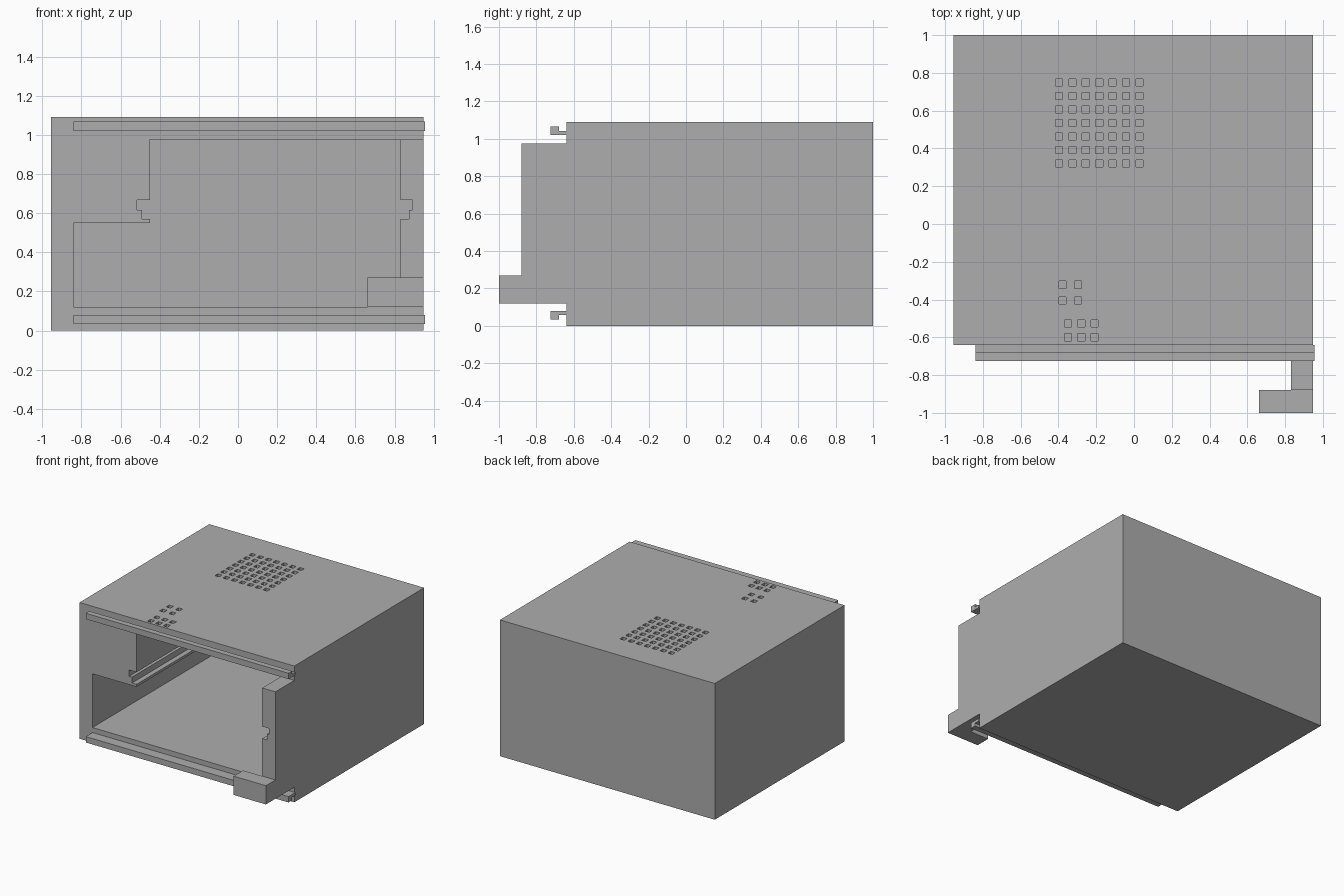
import bpy
import bmesh

cube = bpy.data.objects.get("Cube")
if cube:
    bpy.data.objects.remove(cube, do_unlink=True)

grey = bpy.data.materials.new("plain grey")
grey.use_nodes = True
colour = (0.42, 0.42, 0.42, 1)
grey.diffuse_color = colour
grey.node_tree.nodes["Principled BSDF"].inputs["Base Color"].default_value = colour

# Main dimensions
LEFT, RIGHT, FRONT, BACK, TOP = -0.955, 0.947, -0.64, 1.0, 1.09
FLOOR, CEILING, INNER_RIGHT = 0.12, 0.975, 0.83


def add_prism(bm, points, vector):
    """Extrude a closed polygon along a vector."""
    face = bm.faces.new([bm.verts.new(p) for p in points])
    result = bmesh.ops.extrude_face_region(bm, geom=[face], use_keep_orig=True)
    moved = [v for v in result["geom"] if isinstance(v, bmesh.types.BMVert)]
    bmesh.ops.translate(bm, verts=moved, vec=vector)


def add_box(bm, x0, x1, y0, y1, z0, z1):
    base = [(x0, y0, z0), (x1, y0, z0), (x1, y1, z0), (x0, y1, z0)]
    add_prism(bm, base, (0, 0, z1 - z0))


def finish(bm, name):
    bmesh.ops.recalc_face_normals(bm, faces=bm.faces)
    mesh = bpy.data.meshes.new(name)
    bm.to_mesh(mesh)
    bm.free()
    mesh.materials.append(grey)
    obj = bpy.data.objects.new(name, mesh)
    bpy.context.collection.objects.link(obj)
    return obj


def prism(name, points, vector):
    bm = bmesh.new()
    add_prism(bm, points, vector)
    return finish(bm, name)


def box(name, *bounds):
    bm = bmesh.new()
    add_box(bm, *bounds)
    return finish(bm, name)


def cut(target, cutter):
    cutter.hide_render = True
    mod = target.modifiers.new("cut", "BOOLEAN")
    mod.operation = "DIFFERENCE"
    mod.solver = "EXACT"
    mod.object = cutter
    bpy.context.view_layer.objects.active = target
    bpy.ops.object.modifier_apply(modifier=mod.name)
    bpy.data.objects.remove(cutter, do_unlink=True)


# Inner right wall with its stepped groove, from the floor up (x, z)
right_wall = [(INNER_RIGHT, FLOOR), (INNER_RIGHT, 0.57), (0.873, 0.57), (0.873, 0.617),
              (0.892, 0.617), (0.892, 0.667), (INNER_RIGHT, 0.667), (INNER_RIGHT, CEILING)]
# Inner left wall with the matching groove, from the ceiling down
left_wall = [(-0.45, CEILING), (-0.45, 0.667), (-0.515, 0.667), (-0.515, 0.617),
             (-0.49, 0.617), (-0.49, 0.57), (-0.45, 0.57), (-0.45, 0.55),
             (-0.84, 0.55), (-0.84, FLOOR)]

# Hollow housing, open at the front
housing = box("housing", LEFT, RIGHT, FRONT, BACK, 0, TOP)
cavity = prism("cavity_cutter", [(x, FRONT - 0.1, z) for x, z in right_wall + left_wall],
               (0, 0.88 - FRONT + 0.1, 0))
cut(housing, cavity)

# Square vent holes through the roof: (first x, first y, columns, rows, x step, y step)
vents = [(-0.397, 0.32, 7, 7, 0.071, 0.0715),
         (-0.378, -0.405, 2, 2, 0.082, 0.083),
         (-0.349, -0.60, 3, 2, 0.07, 0.073)]
bm = bmesh.new()
r = 0.019
for x0, y0, columns, rows, dx, dy in vents:
    for i in range(columns):
        for j in range(rows):
            x, y = x0 + i * dx, y0 + j * dy
            add_box(bm, x - r, x + r, y - r, y + r, CEILING - 0.05, TOP + 0.05)
cut(housing, finish(bm, "vent_cutter"))

# Grooved flange continuing the right wall forward, with a foot block at its end
outline = right_wall + [(RIGHT, CEILING), (RIGHT, FLOOR)]
prism("side_flange", [(x, -0.88, z) for x, z in outline], (0, FRONT + 0.88, 0))
box("foot_block", 0.662, RIGHT, -1.0, -0.88, FLOOR, 0.27)

# Hooked rails along the top and bottom of the front, mirrored in height
hook = [(FRONT, 1.02), (-0.725, 1.02), (-0.725, 1.067), (-0.68, 1.067),
        (-0.68, 1.043), (FRONT, 1.043)]
for name, flip in (("top_rail", False), ("bottom_rail", True)):
    prism(name, [(-0.84, y, 1.1 - z if flip else z) for y, z in hook], (0.955 + 0.84, 0, 0))
